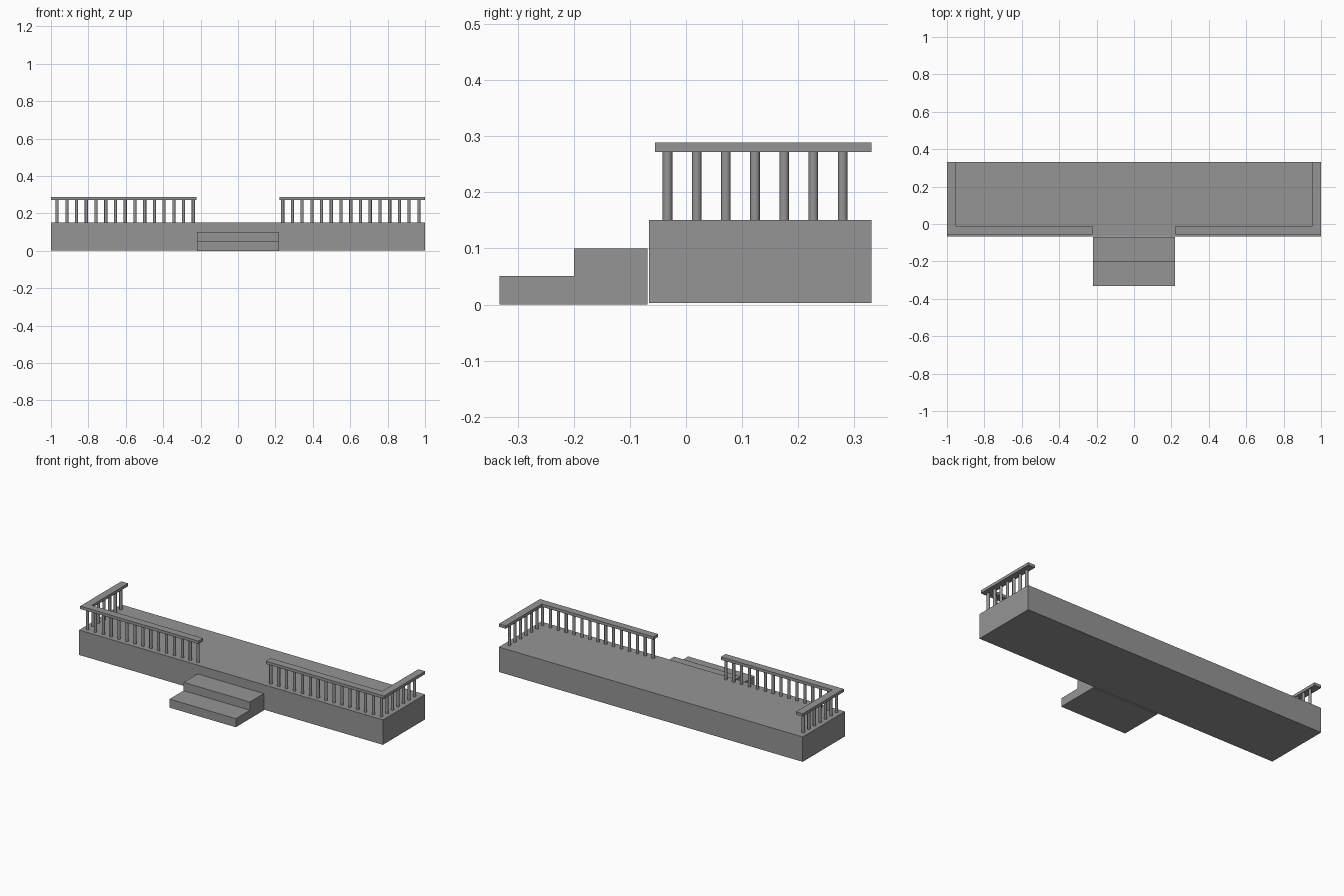
import bpy, bmesh

cube = bpy.data.objects.get("Cube")
if cube:
    bpy.data.objects.remove(cube, do_unlink=True)

grey = bpy.data.materials.new("plain_grey")
grey.use_nodes = True
grey.diffuse_color = (0.3, 0.3, 0.3, 1)
grey.node_tree.nodes["Principled BSDF"].inputs["Base Color"].default_value = grey.diffuse_color


def prism(name, outline, z0, z1):
    """Extrude a flat outline upward into a solid."""
    bm = bmesh.new()
    face = bm.faces.new([bm.verts.new((x, y, z0)) for x, y in outline])
    top = bmesh.ops.extrude_face_region(bm, geom=[face])["geom"]
    bmesh.ops.translate(bm, vec=(0, 0, z1 - z0),
                        verts=[v for v in top if isinstance(v, bmesh.types.BMVert)])
    bmesh.ops.recalc_face_normals(bm, faces=bm.faces)
    mesh = bpy.data.meshes.new(name)
    bm.to_mesh(mesh)
    bm.free()
    mesh.materials.append(grey)
    obj = bpy.data.objects.new(name, mesh)
    bpy.context.collection.objects.link(obj)
    return obj


def box(name, x0, x1, y0, y1, z0, z1):
    return prism(name, [(x0, y0), (x1, y0), (x1, y1), (x0, y1)], z0, z1)


DECK_TOP, RAIL_BOTTOM, RAIL_TOP = 0.151, 0.272, 0.289
BACK, RAIL_FRONT, RAIL_WIDTH = 0.331, -0.055, 0.045
STEP_HALF, POST_GAP = 0.218, 0.052
CORNER_X, CORNER_Y = 0.967, -0.033

# Deck and the two steps in front of it
box("deck", -1, 1, -0.066, BACK, 0.003, DECK_TOP)
box("lower_step", -STEP_HALF, STEP_HALF, -0.332, -0.2, 0, 0.051)
box("upper_step", -STEP_HALF, STEP_HALF, -0.2, -0.069, 0, 0.1)

# Posts run along the front, then back along the side from the corner
post_spots = [(CORNER_X - i * POST_GAP, CORNER_Y) for i in range(15)]
post_spots += [(CORNER_X, CORNER_Y + i * POST_GAP) for i in range(1, 7)]

for side, s in (("left", 1), ("right", -1)):
    # L-shaped handrail
    inner_x, inner_y = 1 - RAIL_WIDTH, RAIL_FRONT + RAIL_WIDTH
    outline = [(STEP_HALF + 0.004, RAIL_FRONT), (1, RAIL_FRONT), (1, BACK),
               (inner_x, BACK), (inner_x, inner_y), (STEP_HALF + 0.004, inner_y)]
    prism(side + "_handrail", [(s * x, y) for x, y in outline], RAIL_BOTTOM, RAIL_TOP)

    # Round posts
    for i, (x, y) in enumerate(post_spots):
        bpy.ops.mesh.primitive_cylinder_add(
            vertices=16, radius=0.0085, depth=RAIL_BOTTOM - DECK_TOP,
            location=(s * x, y, (RAIL_BOTTOM + DECK_TOP) / 2))
        post = bpy.context.object
        post.name = f"{side}_post_{i + 1}"
        post.data.materials.append(grey)
        bpy.ops.object.shade_smooth_by_angle()
